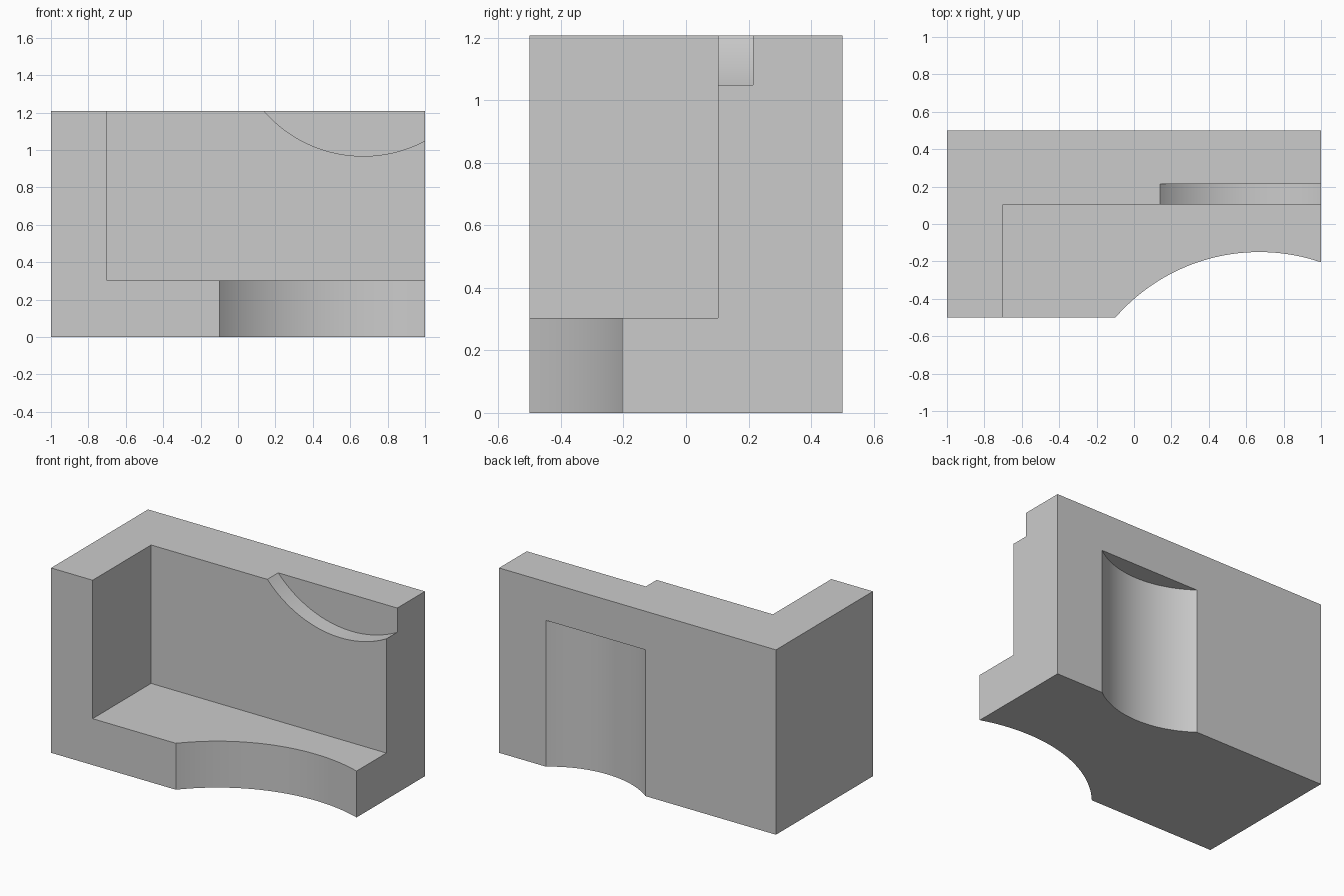
import bpy
import bmesh
from math import pi
from mathutils import Matrix, Vector

cube = bpy.data.objects.get("Cube")
if cube:
    bpy.data.objects.remove(cube, do_unlink=True)

grey = bpy.data.materials.new("plain_grey")
grey.use_nodes = True
colour = (0.6, 0.6, 0.6, 1)
grey.diffuse_color = colour
grey.node_tree.nodes["Principled BSDF"].inputs["Base Color"].default_value = colour


def add_object(name, bm):
    mesh = bpy.data.meshes.new(name)
    bm.to_mesh(mesh)
    bm.free()
    mesh.materials.append(grey)
    obj = bpy.data.objects.new(name, mesh)
    bpy.context.collection.objects.link(obj)
    return obj


def box(name, low, high):
    low, high = Vector(low), Vector(high)
    bm = bmesh.new()
    place = Matrix.Translation((low + high) / 2) @ Matrix.Diagonal((high - low).to_4d())
    bmesh.ops.create_cube(bm, size=1, matrix=place)
    return add_object(name, bm)


def cylinder(name, centre, radius, length, along_y=False):
    bm = bmesh.new()
    turn = Matrix.Rotation(pi / 2 if along_y else 0, 4, 'X')
    bmesh.ops.create_cone(bm, cap_ends=True, segments=192, radius1=radius,
                          radius2=radius, depth=length,
                          matrix=Matrix.Translation(centre) @ turn)
    return add_object(name, bm)


# Solid block
height = 1.207
body = box("corner_block", (-1, -0.5, 0), (1, 0.5, height))

# Open corner, front scoop in the floor, notch in the back wall, rear recess
cutters = [
    box("corner_cutter", (-0.7, -2, 0.303), (2, 0.103, 2)),
    cylinder("floor_scoop_cutter", (0.67, -1.17, 0), 1.02, 0.9),
    cylinder("wall_notch_cutter", (0.67, -0.09, 1.672), 0.705, 0.61, True),
    cylinder("rear_recess_cutter", (0.302, 0.98, 0.455), 0.6, 1.0),
]

bpy.ops.object.select_all(action='DESELECT')
bpy.context.view_layer.objects.active = body
body.select_set(True)
for cutter in cutters:
    cutter.hide_render = True
    cut = body.modifiers.new(cutter.name, 'BOOLEAN')
    cut.operation = 'DIFFERENCE'
    cut.solver = 'EXACT'
    cut.object = cutter
    bpy.ops.object.modifier_apply(modifier=cut.name)
    bpy.data.objects.remove(cutter, do_unlink=True)

# Smooth curved walls, crisp edges
bpy.ops.object.shade_smooth_by_angle(angle=pi / 9)
